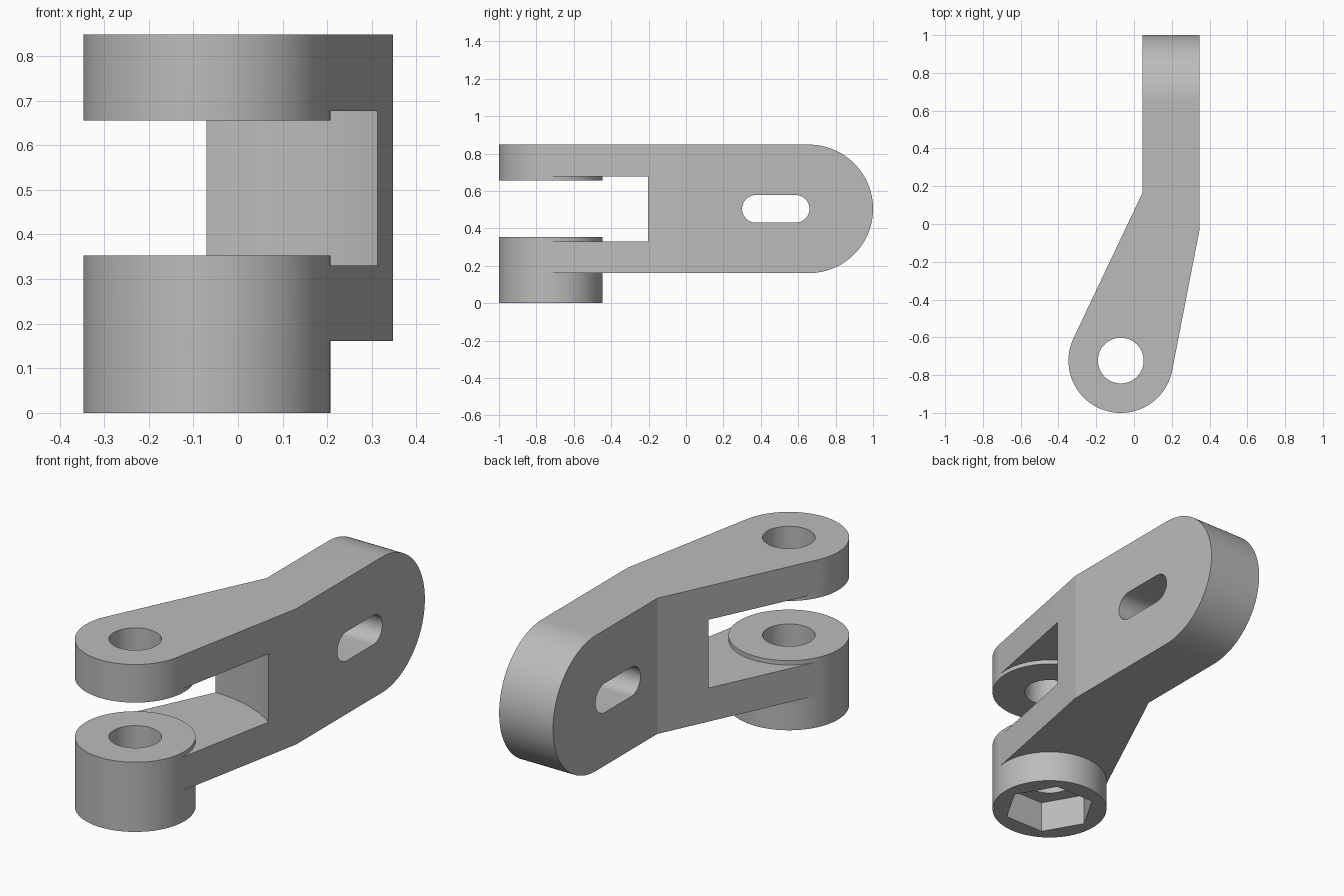
import bpy, bmesh
from math import sin, cos, pi, atan2, acos, hypot, radians

if "Cube" in bpy.data.objects:
    bpy.data.objects.remove(bpy.data.objects["Cube"])

grey = bpy.data.materials.new("plain grey")
grey.use_nodes = True
grey.diffuse_color = (0.5, 0.5, 0.5, 1)
grey.node_tree.nodes["Principled BSDF"].inputs["Base Color"].default_value = (0.5, 0.5, 0.5, 1)


def arc(cx, cy, r, start, end, steps):
    """Points on an arc, both ends included."""
    return [(cx + r * cos(start + (end - start) * i / steps),
             cy + r * sin(start + (end - start) * i / steps)) for i in range(steps + 1)]


def circle(cx, cy, r, steps):
    return arc(cx, cy, r, 0, 2 * pi, steps)[:-1]


def prism(name, outline, lo, hi, along="z"):
    """Extrude an outline along z (outline in x, y) or along x (outline in y, z)."""
    bm = bmesh.new()
    place = (lambda a, b: (a, b, lo)) if along == "z" else (lambda a, b: (lo, a, b))
    face = bm.faces.new([bm.verts.new(place(a, b)) for a, b in outline])
    grown = bmesh.ops.extrude_face_region(bm, geom=[face])["geom"]
    shift = (0, 0, hi - lo) if along == "z" else (hi - lo, 0, 0)
    bmesh.ops.translate(bm, vec=shift,
                        verts=[v for v in grown if isinstance(v, bmesh.types.BMVert)])
    bmesh.ops.recalc_face_normals(bm, faces=bm.faces)
    mesh = bpy.data.meshes.new(name)
    bm.to_mesh(mesh)
    bm.free()
    mesh.materials.append(grey)
    obj = bpy.data.objects.new(name, mesh)
    bpy.context.collection.objects.link(obj)
    return obj


def combine(target, tool, operation):
    """Apply a boolean and discard the tool."""
    mod = target.modifiers.new(tool.name, "BOOLEAN")
    mod.operation, mod.solver, mod.object = operation, "EXACT", tool
    bpy.context.view_layer.objects.active = target
    bpy.ops.object.modifier_apply(modifier=mod.name)
    bpy.data.objects.remove(tool)


# Main dimensions
PX, PY, BOSS_R, HOLE_R = -0.07, -0.723, 0.277, 0.121
ARM_LOW, TOP = 0.161, 0.848
ARM_IN, ARM_OUT = 0.045, 0.347
bend_out, bend_in = (ARM_OUT, -0.03), (ARM_IN, 0.165)


def tangent_angle(point, side):
    dx, dy = point[0] - PX, point[1] - PY
    return atan2(dy, dx) + side * acos(BOSS_R / hypot(dx, dy))


a_in = tangent_angle(bend_in, 1)
a_out = tangent_angle(bend_out, -1) + 2 * pi
outer_arc = arc(PX, PY, BOSS_R, a_in, a_out, 64)
boss_outline = outer_arc + arc(PX, PY, BOSS_R, a_out, a_in + 2 * pi, 56)[1:-1]

# Bent arm, rounded at its back end
arm = prism("bent_clevis_arm",
            [bend_out, (ARM_OUT, 1.1), (ARM_IN, 1.1), bend_in] + outer_arc, ARM_LOW, TOP)
end_r = (TOP - ARM_LOW) / 2
mid_z = ARM_LOW + end_r
side = [(-1.2, TOP + 0.1), (-1.2, ARM_LOW - 0.1), (0.5, ARM_LOW - 0.1), (0.5, ARM_LOW)]
side += arc(1 - end_r, mid_z, end_r, -pi / 2, pi / 2, 64)
side += [(0.5, TOP), (0.5, TOP + 0.1)]
combine(arm, prism("end_rounding", side, -1, 1, "x"), "INTERSECT")

# Fork gap with a curved back wall
combine(arm, prism("fork_gap", circle(PX, PY, 0.645, 160), 0.331, 0.677), "DIFFERENCE")

# Pivot bosses
combine(arm, prism("lower_boss", boss_outline, 0, 0.353), "UNION")
combine(arm, prism("upper_boss", boss_outline, 0.655, TOP), "UNION")

# Pivot hole and hexagonal nut pocket beneath
combine(arm, prism("pivot_hole", circle(PX, PY, HOLE_R, 64), -0.2, 1.2), "DIFFERENCE")
combine(arm, prism("nut_pocket", circle(PX, PY, 0.22, 6), -0.2, 0.16), "DIFFERENCE")

# Adjustment slot through the back end
slot = arc(0.586, mid_z, 0.074, -pi / 2, pi / 2, 24) + arc(0.374, mid_z, 0.074, pi / 2, 3 * pi / 2, 24)
combine(arm, prism("adjustment_slot", slot, -1, 1, "x"), "DIFFERENCE")

# Smooth curved walls, keep edges sharp
bpy.ops.object.select_all(action="DESELECT")
arm.select_set(True)
bpy.context.view_layer.objects.active = arm
bpy.ops.object.shade_smooth_by_angle(angle=radians(8))
